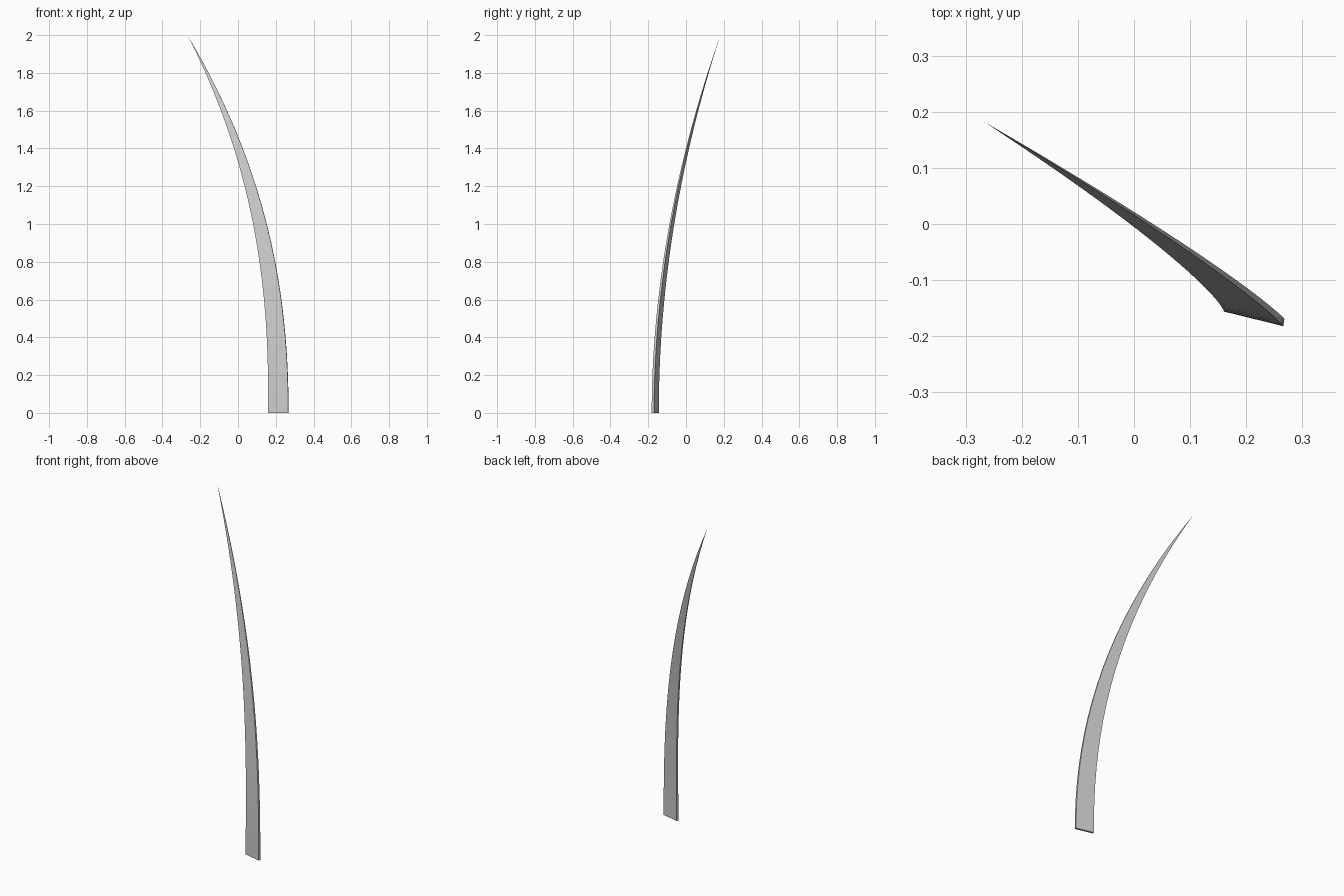
import bpy, bmesh
from mathutils import Vector

if "Cube" in bpy.data.objects:
    bpy.data.objects.remove(bpy.data.objects["Cube"])

SEGMENTS = 20
BASE = Vector((0.214, -0.163))
TIP = Vector((-0.267, 0.182))
# base cross-section corners, relative to its centre
SECTION = [Vector(c) for c in ((-0.054, 0.007), (0.052, -0.019), (0.054, -0.006), (-0.051, 0.019))]

bm = bmesh.new()
rings = []
for i in range(SEGMENTS):
    t = i / SEGMENTS
    # the blade leans progressively further left and back
    centre = Vector((BASE.x + (TIP.x - BASE.x) * t ** 2.3,
                     BASE.y + (TIP.y - BASE.y) * t ** 1.97))
    width = 1 - t ** 1.6
    rings.append([bm.verts.new((*(centre + c * width), 2 * t)) for c in SECTION])
tip = bm.verts.new((*TIP, 2.0))

# closed base, curved sides and pointed tip
bm.faces.new(rings[0][::-1])
for low, high in zip(rings, rings[1:]):
    for k in range(4):
        n = (k + 1) % 4
        bm.faces.new((low[k], low[n], high[n], high[k]))
for k in range(4):
    bm.faces.new((rings[-1][k], rings[-1][(k + 1) % 4], tip))
bmesh.ops.recalc_face_normals(bm, faces=bm.faces[:])

mesh = bpy.data.meshes.new("curved_blade")
bm.to_mesh(mesh)
bm.free()
blade = bpy.data.objects.new("curved_blade", mesh)
bpy.context.collection.objects.link(blade)
bpy.context.view_layer.objects.active = blade
blade.select_set(True)
bpy.ops.object.shade_smooth_by_angle()
